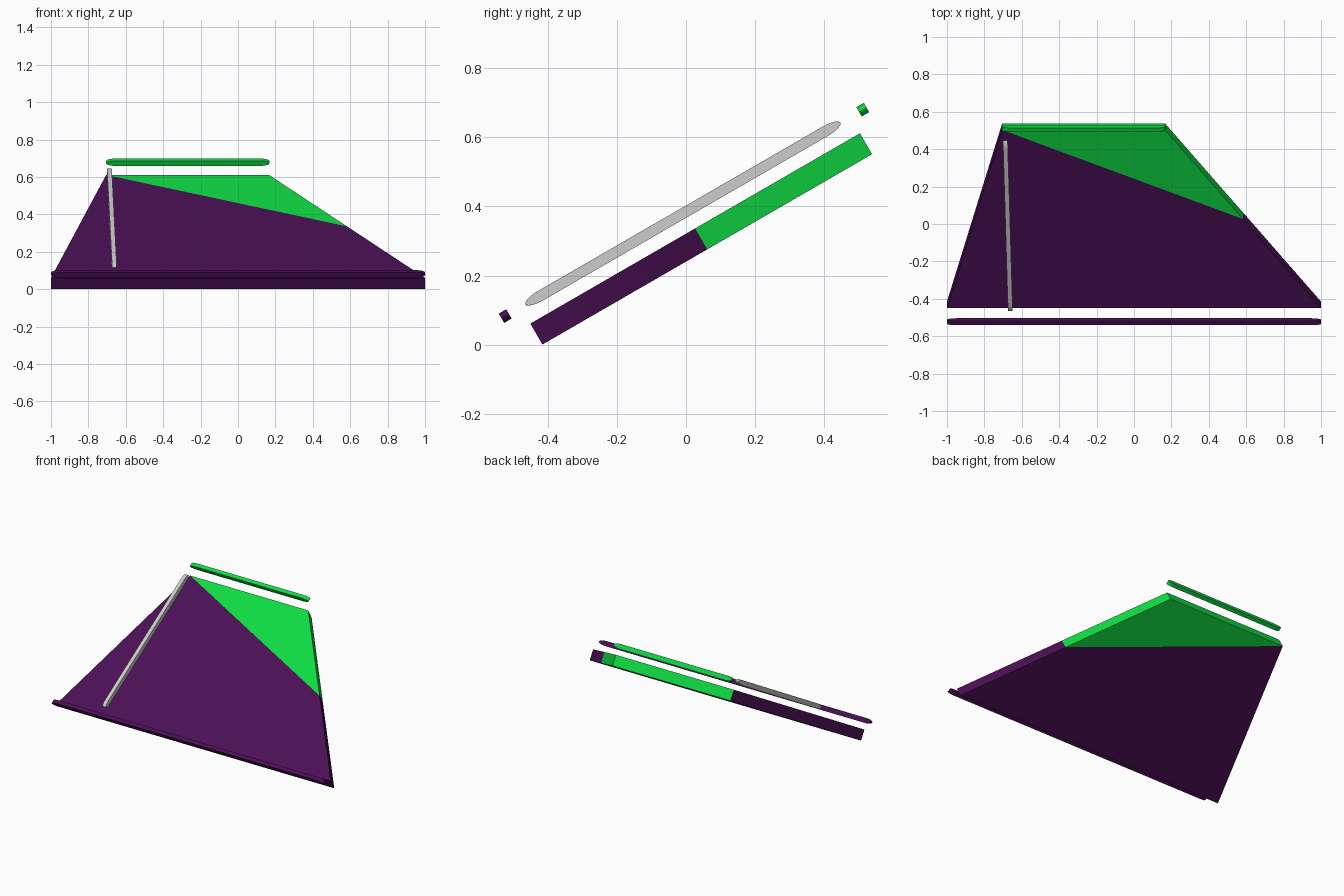
import bpy
from math import sin, cos, pi, radians
from mathutils import Matrix, Vector

if "Cube" in bpy.data.objects:
    bpy.data.objects.remove(bpy.data.objects["Cube"])

# Everything lies on a plane tilted 30 degrees about x: local (x, u, n)
TILT = Matrix.Rotation(radians(30), 4, 'X')


def material(name, color):
    m = bpy.data.materials.new(name)
    m.diffuse_color = color
    m.use_nodes = True
    m.node_tree.nodes["Principled BSDF"].inputs["Base Color"].default_value = m.diffuse_color
    return m


purple = material("purple", (0.07, 0.005, 0.09, 1))
green = material("green", (0.005, 0.72, 0.058, 1))


def prism(name, outline, offset, mat=None):
    """Extrude a planar outline by the offset vector, then tilt it."""
    k = len(outline)
    base = [Vector(p) for p in outline]
    verts = [TILT @ p for p in base + [p + Vector(offset) for p in base]]
    faces = [tuple(reversed(range(k))), tuple(range(k, 2 * k))]
    faces += [(i, (i + 1) % k, (i + 1) % k + k, i + k) for i in range(k)]
    me = bpy.data.meshes.new(name)
    me.from_pydata(verts, [], faces)
    ob = bpy.data.objects.new(name, me)
    bpy.context.collection.objects.link(ob)
    if mat:
        me.materials.append(mat)
    bpy.context.view_layer.objects.active = ob
    bpy.ops.object.select_all(action='DESELECT')
    ob.select_set(True)
    bpy.ops.object.mode_set(mode='EDIT')
    bpy.ops.mesh.select_all(action='SELECT')
    bpy.ops.mesh.normals_make_consistent(inside=False)
    bpy.ops.object.mode_set(mode='OBJECT')
    bpy.ops.object.shade_smooth_by_angle(angle=radians(30))
    return ob


def bar(name, a, b, mat=None, half_w=0.0125, half_n=0.0155, tip=0.05, n=0.333):
    """Thin bar from a to b (x, u) whose ends round off towards the plane."""
    a, b = Vector((*a, n)), Vector((*b, n))
    d = (b - a).normalized()
    side = Vector((-d.y, d.x, 0)) * half_w
    up = Vector((0, 0, half_n))
    steps = 12
    pts = []
    for end, s in ((b, 1), (a, -1)):
        for i in range(steps + 1):
            t = -pi / 2 + pi * i / steps
            pts.append(end - d * s * tip * (1 - cos(t)) + up * s * sin(t) - side)
    return prism(name, pts, side * 2, mat)


# Slab: a trapezoid split from the upper left corner to the right edge midpoint
LOW, HIGH, BOTTOM, THICK = -0.359, 0.741, 0.208, 0.07
MID = (LOW + HIGH) / 2
bl, br = (-1, LOW, BOTTOM), (1, LOW, BOTTOM)
mr = (0.583, MID, BOTTOM)
tl, tr = (-0.705, HIGH, BOTTOM), (0.166, HIGH, BOTTOM)
prism("trapezoid_lower_panel", [bl, br, mr, tl], (0, 0, THICK), purple)
prism("trapezoid_upper_panel", [tl, mr, tr], (0, 0, THICK), green)

# Bars marking the two bases and the height
bar("lower_base_bar", (-1, -0.411), (1, -0.411), purple)
bar("upper_base_bar", (-0.705, 0.782), (0.168, 0.782), green)
bar("height_bar", (-0.661, -0.343), (-0.688, 0.707))
